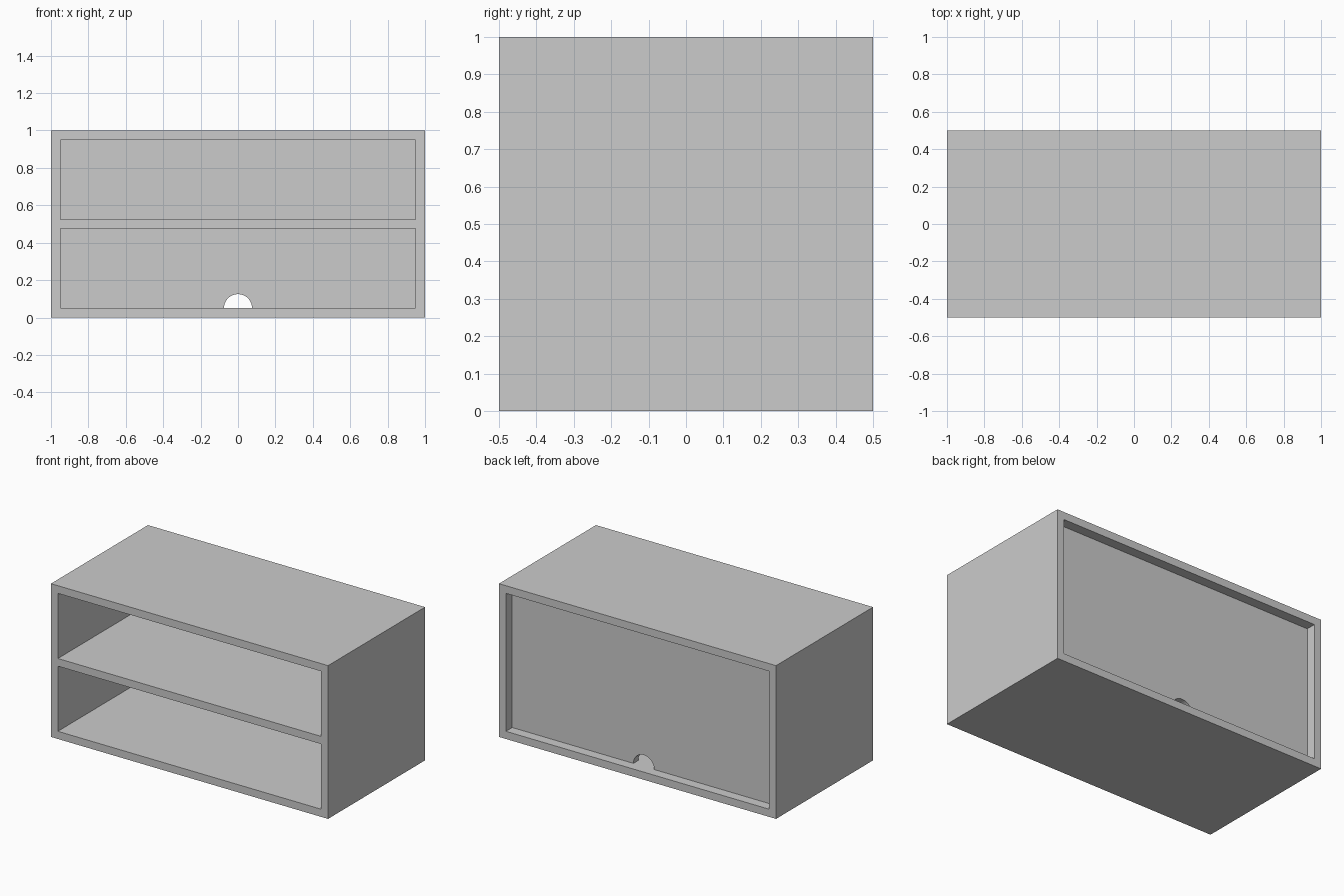
import bpy
import bmesh
import math

if "Cube" in bpy.data.objects:
    bpy.data.objects.remove(bpy.data.objects["Cube"])

WALL = 0.05
W, H, D = 1.0, 1.0, 0.5                  # half width, height, half depth
IX, Z0, Z1 = W - WALL, WALL, H - WALL    # inner opening
BACK_Y = D - 0.065                       # rear face of the recessed back panel
FRONT_Y = BACK_Y - 0.05                  # front face of the back panel


def rect(x, z0, z1):
    return [(-x, z0), (x, z0), (x, z1), (-x, z1)]


def extrude_y(name, faces, y0, y1):
    """Extrude flat x-z polygons from y0 to y1 into one closed solid."""
    bm = bmesh.new()
    for pts in faces:
        bm.faces.new([bm.verts.new((x, y0, z)) for x, z in pts])
    bmesh.ops.remove_doubles(bm, verts=bm.verts, dist=1e-5)
    res = bmesh.ops.extrude_face_region(bm, geom=bm.faces[:], use_keep_orig=True)
    moved = [g for g in res["geom"] if isinstance(g, bmesh.types.BMVert)]
    bmesh.ops.translate(bm, verts=moved, vec=(0, y1 - y0, 0))
    bmesh.ops.recalc_face_normals(bm, faces=bm.faces[:])
    mesh = bpy.data.meshes.new(name)
    bm.to_mesh(mesh)
    bm.free()
    obj = bpy.data.objects.new(name, mesh)
    bpy.context.collection.objects.link(obj)
    return obj


# Outer case: mitred top, bottom and sides, open front and back
outer, inner = rect(W, 0, H), rect(IX, Z0, Z1)
ring = [[outer[i], outer[(i + 1) % 4], inner[(i + 1) % 4], inner[i]]
        for i in range(4)]
extrude_y("cabinet_case", ring, -D, D)

# Middle shelf, flush with the front edge
extrude_y("middle_shelf", [rect(IX, 0.475, 0.525)], -D, FRONT_Y)

# Recessed back panel with a half-round cable notch at the bottom
R, N = 0.075, 24
notch = [(-R * math.cos(math.pi * i / N), Z0 + R * math.sin(math.pi * i / N))
         for i in range(N + 1)]
panel = [(-IX, Z0)] + notch + [(IX, Z0), (IX, Z1), (-IX, Z1)]
extrude_y("back_panel", [panel], FRONT_Y, BACK_Y)
